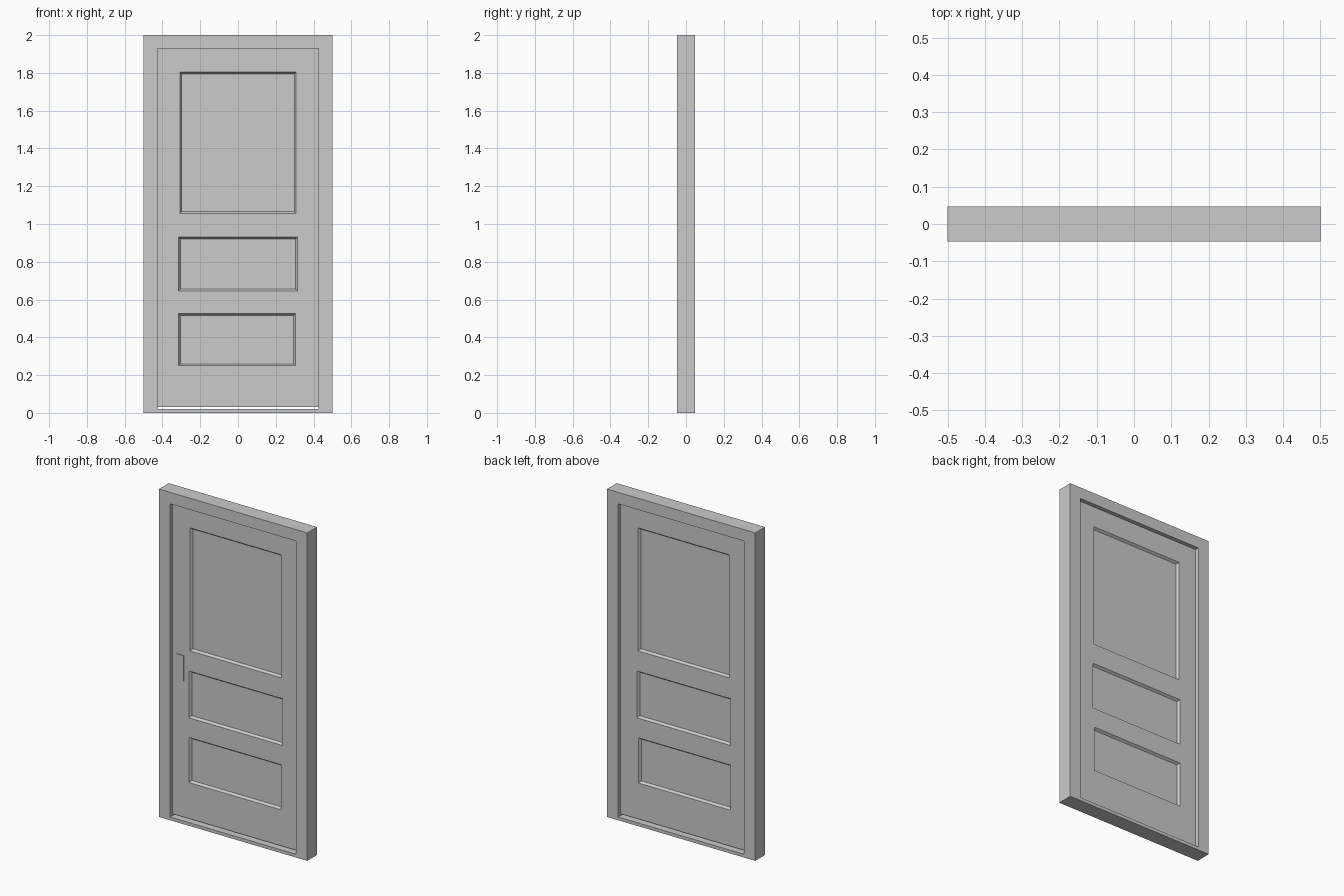
import bpy, bmesh

if "Cube" in bpy.data.objects:
    bpy.data.objects.remove(bpy.data.objects["Cube"])

FRAME_Y, LEAF_Y = 0.047, 0.022
LEAF_X, LEAF_Z0, LEAF_Z1 = 0.425, 0.03, 1.93
SLOPE, DEPTH = 0.01, 0.014


def finish(bm, name):
    bmesh.ops.remove_doubles(bm, verts=bm.verts, dist=1e-5)
    bmesh.ops.recalc_face_normals(bm, faces=bm.faces)
    me = bpy.data.meshes.new(name)
    bm.to_mesh(me)
    bm.free()
    ob = bpy.data.objects.new(name, me)
    bpy.context.collection.objects.link(ob)
    return ob


def rect(x0, x1, z0, z1, y):
    return [(x0, y, z0), (x1, y, z0), (x1, y, z1), (x0, y, z1)]


def face(bm, pts):
    bm.faces.new([bm.verts.new(p) for p in pts])


def bridge(bm, a, b):
    for i in range(4):
        j = (i + 1) % 4
        face(bm, [a[i], a[j], b[j], b[i]])


# Frame: rectangular ring with a low sill
bm = bmesh.new()
loops = [rect(-0.5, 0.5, 0, 2, -FRAME_Y),
         rect(-LEAF_X, LEAF_X, 0.02, LEAF_Z1, -FRAME_Y),
         rect(-LEAF_X, LEAF_X, 0.02, LEAF_Z1, FRAME_Y),
         rect(-0.5, 0.5, 0, 2, FRAME_Y)]
for k in range(4):
    bridge(bm, loops[k], loops[(k + 1) % 4])
finish(bm, "door_frame")

# Leaf: stacked bands, each with a sunken bevelled panel on both sides
panels = [(-0.315, 0.305, 0.25, 0.525),
          (-0.315, 0.315, 0.645, 0.93),
          (-0.308, 0.308, 1.055, 1.805)]
cuts = [LEAF_Z0, 0.585, 0.99, LEAF_Z1]
bm = bmesh.new()
for (x0, x1, z0, z1), lo, hi in zip(panels, cuts, cuts[1:]):
    for s in (-1, 1):
        y, yi = s * LEAF_Y, s * (LEAF_Y - DEPTH)
        rim = rect(x0, x1, z0, z1, y)
        floor = rect(x0 + SLOPE, x1 - SLOPE, z0 + SLOPE, z1 - SLOPE, yi)
        bridge(bm, rect(-LEAF_X, LEAF_X, lo, hi, y), rim)
        bridge(bm, rim, floor)
        face(bm, floor)
        # Leaf side edges
        x = s * LEAF_X
        face(bm, [(x, -LEAF_Y, lo), (x, LEAF_Y, lo), (x, LEAF_Y, hi), (x, -LEAF_Y, hi)])
for z in (LEAF_Z0, LEAF_Z1):
    face(bm, [(-LEAF_X, -LEAF_Y, z), (LEAF_X, -LEAF_Y, z),
              (LEAF_X, LEAF_Y, z), (-LEAF_X, LEAF_Y, z)])
finish(bm, "door_leaf")

# Thin lock plate on the front
bm = bmesh.new()
front = rect(-0.40, -0.35, 0.86, 1.015, -LEAF_Y - 0.004)
back = rect(-0.40, -0.35, 0.86, 1.015, -LEAF_Y + 0.002)
face(bm, front)
face(bm, back)
bridge(bm, front, back)
finish(bm, "lock_plate")
